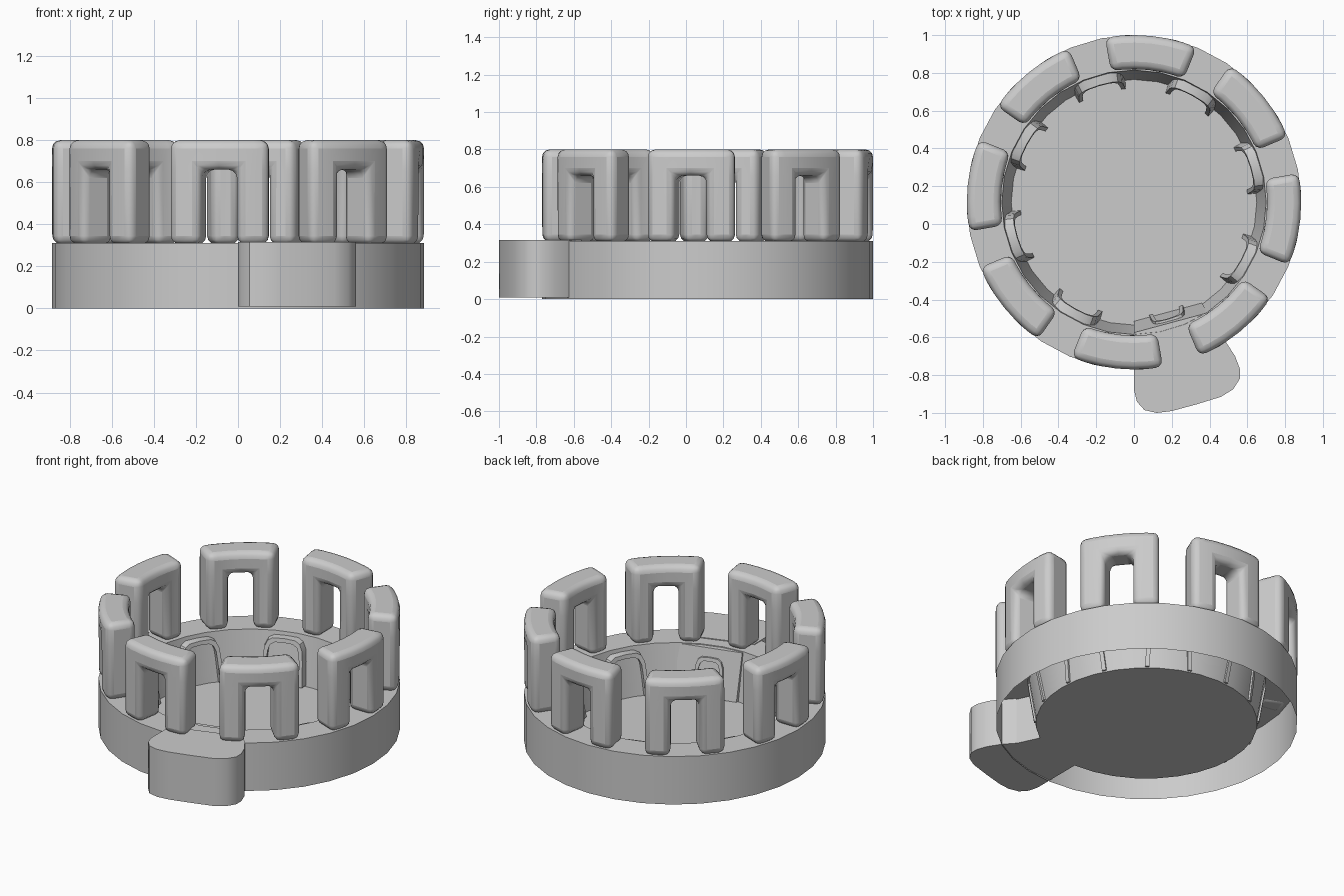
import bpy, bmesh
from math import sin, cos, radians, pi

if "Cube" in bpy.data.objects:
    bpy.data.objects.remove(bpy.data.objects["Cube"])

CY = 0.115          # ring centre in y
R_OUT, R_IN, R_FLOOR = 0.885, 0.70, 0.65
RIM = 0.31


def polar(r, a, z):
    return (r * cos(a), CY + r * sin(a), z)


def finish(name, bm, bevel=0.0, segments=3, angle=35):
    bmesh.ops.recalc_face_normals(bm, faces=bm.faces)
    mesh = bpy.data.meshes.new(name)
    bm.to_mesh(mesh)
    bm.free()
    ob = bpy.data.objects.new(name, mesh)
    bpy.context.collection.objects.link(ob)
    if bevel:
        m = ob.modifiers.new("bevel", 'BEVEL')
        m.width, m.segments = bevel, segments
        m.limit_method, m.angle_limit = 'ANGLE', radians(40)
    bpy.ops.object.select_all(action='DESELECT')
    bpy.context.view_layer.objects.active = ob
    ob.select_set(True)
    bpy.ops.object.shade_smooth_by_angle(angle=radians(angle))
    return ob


def ring_base():
    # open-bottomed outer band, flat rim and tapered inner cup with a floor
    n = 32
    bm = bmesh.new()
    profile = [(R_OUT, 0), (R_OUT, RIM), (R_IN, RIM), (R_FLOOR, 0.004)]
    rings = [[bm.verts.new(polar(r, 2 * pi * i / n, z)) for i in range(n)]
             for r, z in profile]
    for lo, hi in zip(rings, rings[1:]):
        for i in range(n):
            j = (i + 1) % n
            bm.faces.new((lo[i], lo[j], hi[j], hi[i]))
    bm.faces.new(rings[-1])
    finish("ring_base", bm)


def battlement(index, a):
    # arch-shaped block bent around the rim
    us = [radians(d) for d in (-16, -11, -5.7, 0, 5.7, 11, 16)]
    zs = [RIM - 0.005, 0.66, 0.80]
    bm = bmesh.new()
    grid = {(i, j, k): bm.verts.new(polar(r, a + u, z))
            for i, u in enumerate(us) for j, z in enumerate(zs)
            for k, r in enumerate((R_IN + 0.005, R_OUT))}
    cells = {(i, j) for i in range(6) for j in range(2)
             if not (j == 0 and i in (2, 3))}
    for i, j in cells:
        corners = [(i, j), (i + 1, j), (i + 1, j + 1), (i, j + 1)]
        for k in (0, 1):
            bm.faces.new([grid[c + (k,)] for c in corners])
        sides = [(i, j - 1), (i + 1, j), (i, j + 1), (i - 1, j)]
        for s, other in enumerate(sides):
            if other not in cells:
                p, q = corners[s], corners[(s + 1) % 4]
                bm.faces.new((grid[p + (0,)], grid[q + (0,)],
                              grid[q + (1,)], grid[p + (1,)]))
    loose = [v for v in bm.verts if not v.link_faces]
    bmesh.ops.delete(bm, geom=loose, context='VERTS')
    ob = finish(f"battlement_{index}", bm, 0.04, 3)
    return ob


def inner_arch(name, a, half, top, radius, depth, thick):
    # raised arch moulding that follows the sloped inner wall
    right = [(half, 0.012), (half * .92, top * .55), (half * .86, top * .8),
             (half * .72, top * .94), (half * .5, top), (0, top * 1.01)]
    path = right + [(-u, z) for u, z in reversed(right[:-1])]
    su, sz = 1 - thick / half, 1 - thick / top
    bm = bmesh.new()
    loops = []
    for u, z in path:
        section = []
        for uu, zz, d in ((u, z, 0.008), (u, z, -depth),
                          (u * su, z * sz, -depth), (u * su, z * sz, 0.008)):
            section.append(bm.verts.new(polar(radius(zz) + d, a + uu / 0.65, zz)))
        loops.append(section)
    for s, t in zip(loops, loops[1:]):
        for i in range(4):
            j = (i + 1) % 4
            bm.faces.new((s[i], s[j], t[j], t[i]))
    bm.faces.new(loops[0])
    bm.faces.new(loops[-1])
    finish(name, bm, angle=30)


def prism(name, lower, upper, z0, z1):
    bm = bmesh.new()
    lo = [bm.verts.new((x, y, z0)) for x, y in lower]
    hi = [bm.verts.new((x, y, z1)) for x, y in upper]
    n = len(lo)
    for i in range(n):
        j = (i + 1) % n
        bm.faces.new((lo[i], lo[j], hi[j], hi[i]))
    bm.faces.new(lo)
    bm.faces.new(hi)
    finish(name, bm)


def wall_radius(z):
    return R_FLOOR + (R_IN - R_FLOOR) * z / RIM


def panel_radius(z):
    return 0.615 + 0.055 * z / RIM


ring_base()

# eight battlements, with arch mouldings between them
for k in range(8):
    battlement(k + 1, radians(84 - 45 * k))
    a = radians(106.5 - 45 * k)
    if k == 4:
        inner_arch("panel_arch", a, 0.10, 0.25, panel_radius, 0.015, 0.022)
    else:
        inner_arch(f"inner_arch_{k + 1}", a, 0.14, 0.285, wall_radius, 0.05, 0.025)

# rounded side block on the front of the ring
block = [(0, -0.70), (0, -0.88), (0.015, -0.94), (0.055, -0.985), (0.12, -1.0),
         (0.20, -0.99), (0.33, -0.955), (0.46, -0.915), (0.525, -0.875),
         (0.56, -0.82), (0.56, -0.765), (0.535, -0.70), (0.49, -0.63),
         (0.43, -0.56)]
prism("side_block", block, block, 0.008, 0.315)

# sloped panel where the block shows inside the ring
prism("inner_panel",
      [(0, -0.515), (0, -0.71), (0.43, -0.565), (0.36, -0.418)],
      [(0, -0.575), (0, -0.71), (0.43, -0.565), (0.39, -0.47)], 0.008, 0.305)
